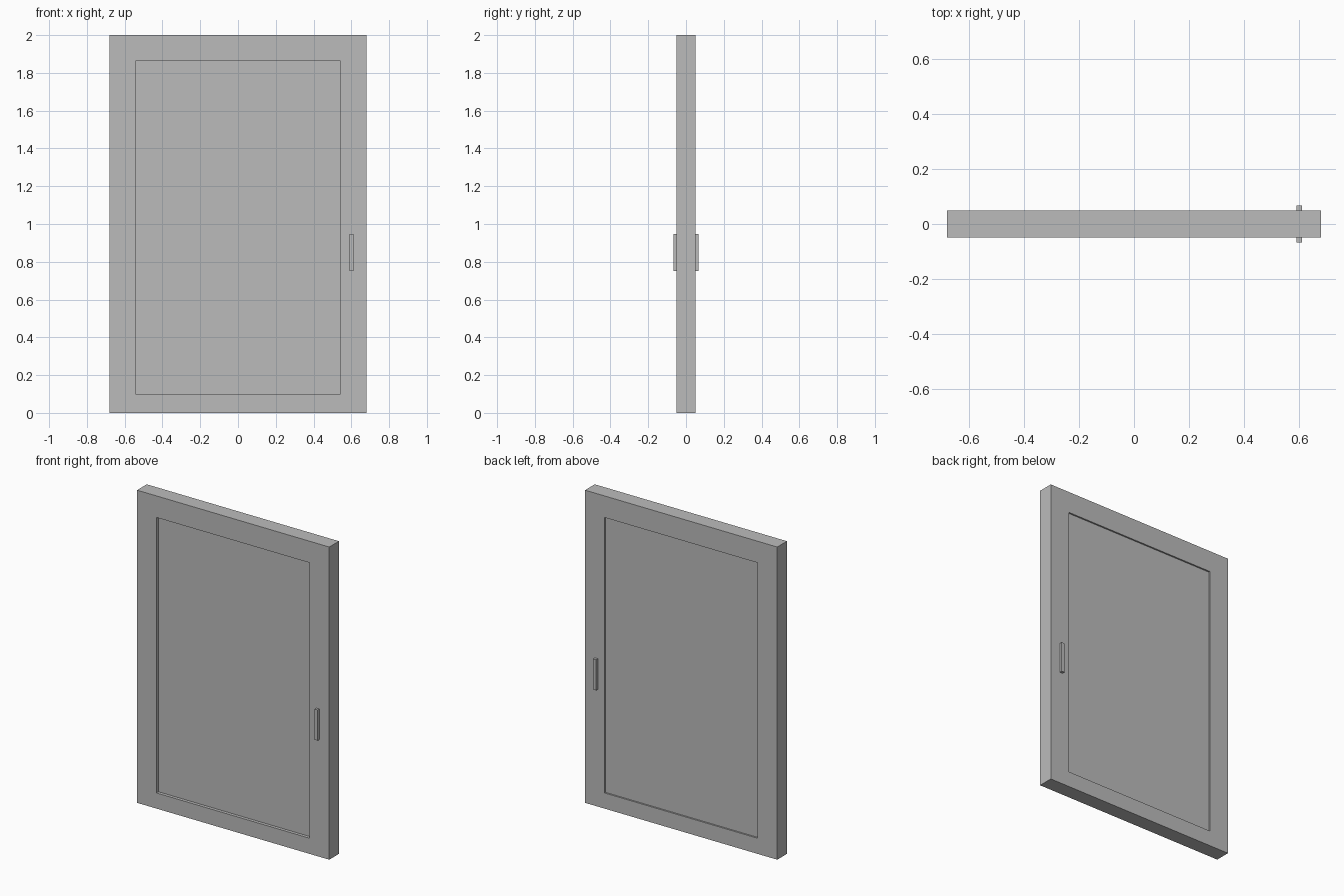
import bpy
import bmesh

cube = bpy.data.objects.get("Cube")
if cube:
    bpy.data.objects.remove(cube, do_unlink=True)

grey = bpy.data.materials.new("plain grey")
grey.use_nodes = True
grey.diffuse_color = (0.5, 0.5, 0.5, 1)
grey.node_tree.nodes["Principled BSDF"].inputs["Base Color"].default_value = (0.5, 0.5, 0.5, 1)


def box(name, low, high):
    """Box between two opposite corners."""
    mesh = bpy.data.meshes.new(name)
    bm = bmesh.new()
    bmesh.ops.create_cube(bm, size=1)
    for v in bm.verts:
        v.co = [(a + b) / 2 + c * (b - a) for a, b, c in zip(low, high, v.co)]
    bm.to_mesh(mesh)
    bm.free()
    mesh.materials.append(grey)
    obj = bpy.data.objects.new(name, mesh)
    bpy.context.collection.objects.link(obj)
    return obj


HALF_W, HALF_D, HEIGHT = 0.68, 0.049, 2.0
OPEN_X, OPEN_LOW, OPEN_HIGH = 0.542, 0.10, 1.862

# Door leaf, with a shallow recessed panel on each face
door = box("door_leaf", (-HALF_W, -HALF_D, 0), (HALF_W, HALF_D, HEIGHT))
for side, y, depth in (("front", -HALF_D, 0.02), ("back", HALF_D, 0.01)):
    cutter = box(side + "_recess_cutter",
                 (-OPEN_X, y - depth, OPEN_LOW), (OPEN_X, y + depth, OPEN_HIGH))
    cutter.hide_render = True
    cutter.hide_set(True)
    cut = door.modifiers.new(side + " recess", 'BOOLEAN')
    cut.operation = 'DIFFERENCE'
    cut.solver = 'EXACT'
    cut.object = cutter

# Slim pull handle on each face
for side, y0, y1 in (("front", -0.067, -HALF_D), ("back", HALF_D, 0.067)):
    box(side + "_handle", (0.59, y0, 0.75), (0.611, y1, 0.946))
